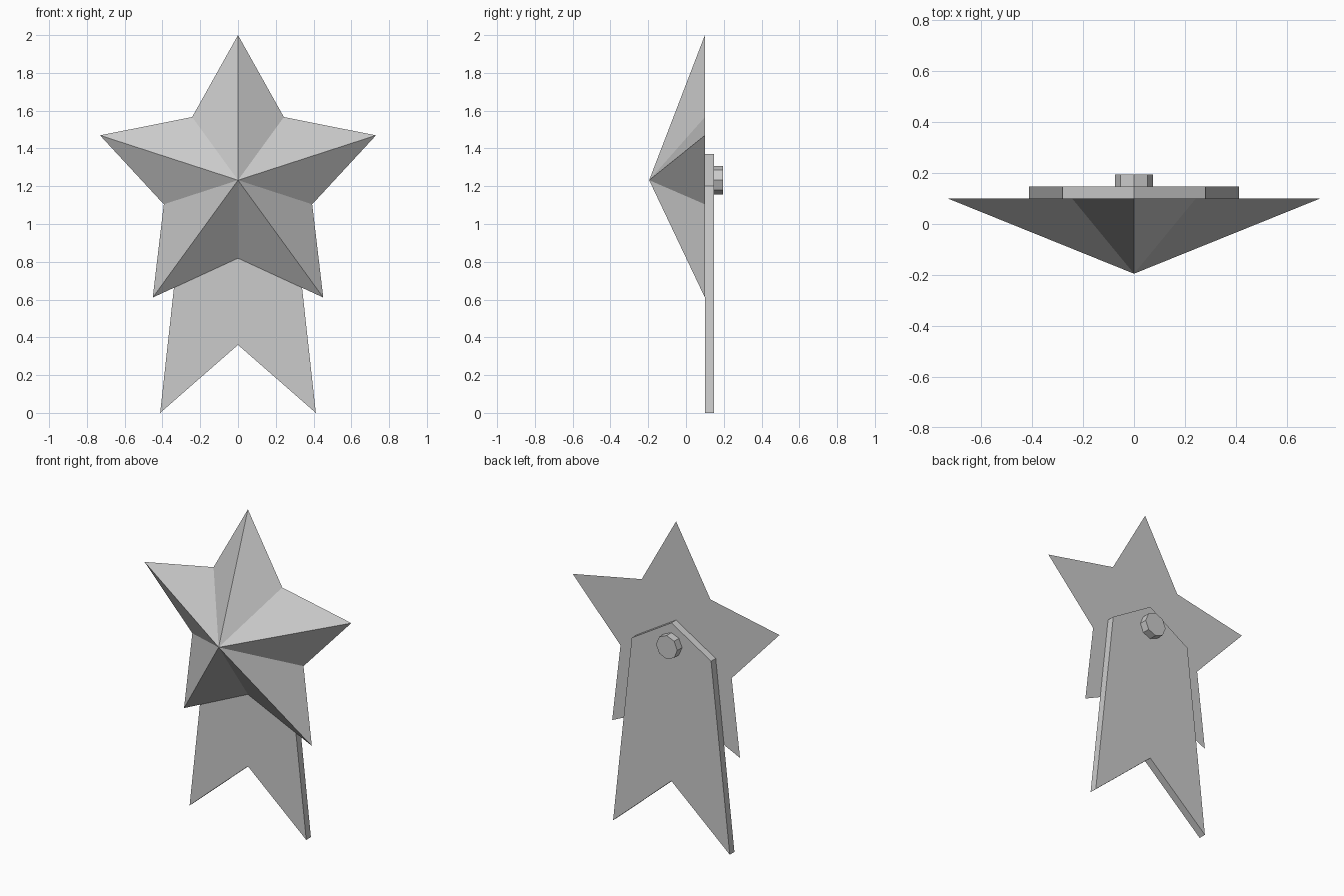
import bpy
import bmesh
from math import sin, cos, pi

if "Cube" in bpy.data.objects:
    bpy.data.objects.remove(bpy.data.objects["Cube"])

CENTRE_Z = 1.232
STAR_BACK, PLATE_BACK, BOLT_BACK = 0.10, 0.147, 0.195
APEX_Y = -0.195


def ring(n, radii):
    """Points around the star centre in x/z, starting at the top."""
    return [(radii[i % len(radii)] * sin(2 * pi * i / n),
             CENTRE_Z + radii[i % len(radii)] * cos(2 * pi * i / n))
            for i in range(n)]


def finish(name, bm):
    bmesh.ops.recalc_face_normals(bm, faces=bm.faces)
    mesh = bpy.data.meshes.new(name)
    bm.to_mesh(mesh)
    bm.free()
    obj = bpy.data.objects.new(name, mesh)
    bpy.context.collection.objects.link(obj)
    return obj


def slab(name, profile, y0, y1):
    """Extrude an x/z profile from y0 to y1."""
    bm = bmesh.new()
    face = bm.faces.new([bm.verts.new((x, y0, z)) for x, z in profile])
    ext = bmesh.ops.extrude_face_region(bm, geom=[face], use_keep_orig=True)
    verts = [g for g in ext["geom"] if isinstance(g, bmesh.types.BMVert)]
    bmesh.ops.translate(bm, verts=verts, vec=(0, y1 - y0, 0))
    return finish(name, bm)


# Faceted star: flat back, raised point in front
bm = bmesh.new()
rim = [bm.verts.new((x, STAR_BACK, z)) for x, z in ring(10, (0.768, 0.413))]
apex = bm.verts.new((0, APEX_Y, CENTRE_Z))
bm.faces.new(rim)
for i, v in enumerate(rim):
    bm.faces.new((v, rim[(i + 1) % 10], apex))
finish("star", bm)

# Swallow-tailed ribbon plate behind the star
ribbon = [(0, 1.37), (0.28, 1.20), (0.412, 0), (0, 0.36), (-0.412, 0), (-0.28, 1.20)]
slab("ribbon_plate", ribbon, STAR_BACK, PLATE_BACK)

# Eight-sided stud on the back
slab("back_stud", ring(8, (0.075,)), PLATE_BACK, BOLT_BACK)
